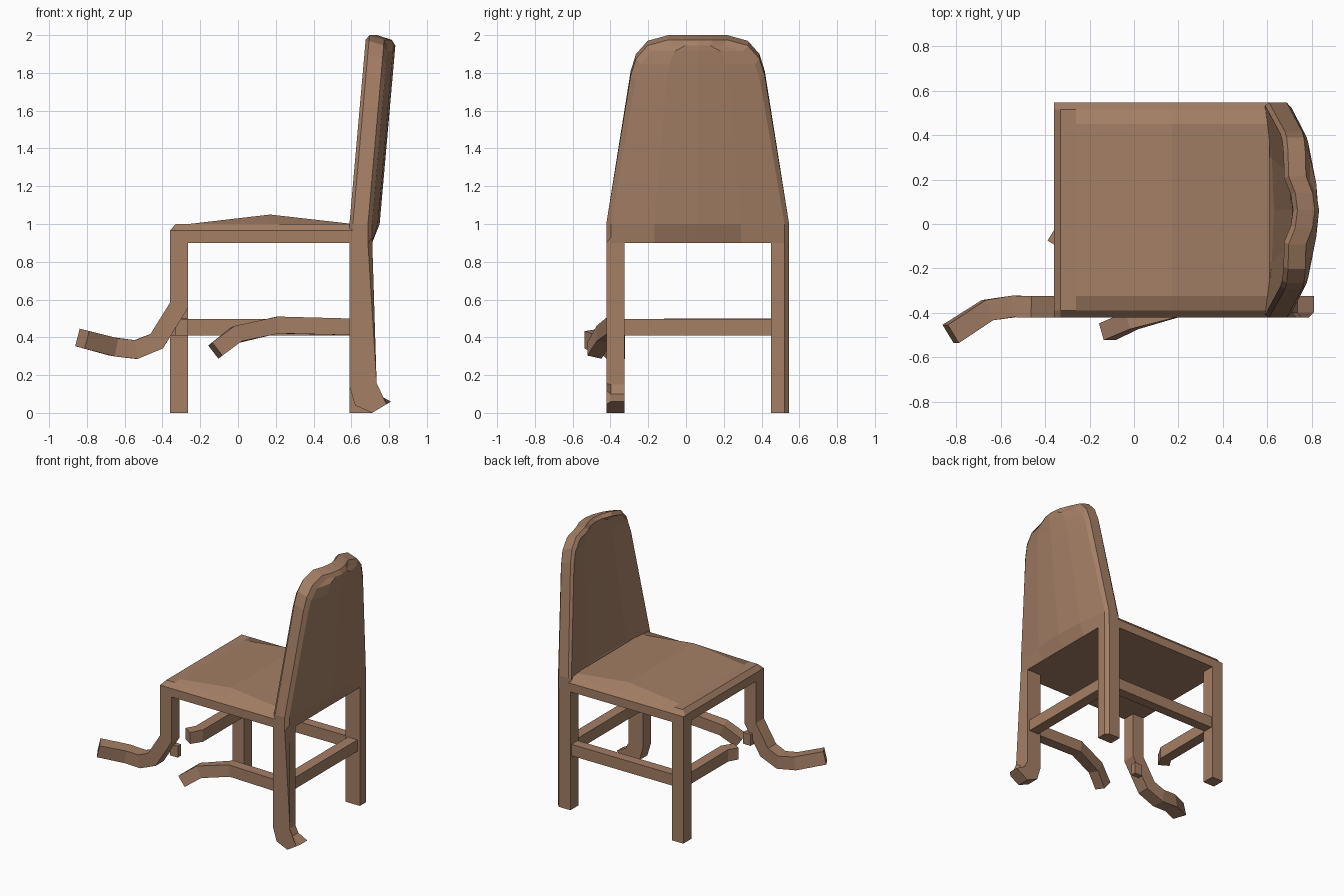
import bpy, bmesh
from mathutils import Vector as V

if "Cube" in bpy.data.objects:
    bpy.data.objects.remove(bpy.data.objects["Cube"])

wood = bpy.data.materials.new("wood")
wood.diffuse_color = (0.37, 0.21, 0.13, 1)
wood.use_nodes = True
wood.node_tree.nodes["Principled BSDF"].inputs["Base Color"].default_value = wood.diffuse_color


def finish(name, bm):
    bmesh.ops.remove_doubles(bm, verts=bm.verts, dist=1e-4)
    bmesh.ops.recalc_face_normals(bm, faces=bm.faces)
    me = bpy.data.meshes.new(name)
    bm.to_mesh(me)
    bm.free()
    me.materials.append(wood)
    ob = bpy.data.objects.new(name, me)
    bpy.context.collection.objects.link(ob)
    return ob


def box(name, lo, hi):
    bm = bmesh.new()
    bmesh.ops.create_cube(bm, size=1)
    for v in bm.verts:
        v.co = [l + (c + 0.5) * (h - l) for l, h, c in zip(lo, hi, v.co)]
    return finish(name, bm)


def bent_bar(name, path, side, width, depth):
    """Square bar swept along a path; side is the cross direction kept level."""
    pts = [V(p) for p in path]
    bm = bmesh.new()
    rings = []
    for i, p in enumerate(pts):
        a = (p - pts[i - 1]).normalized() if i else None
        b = (pts[i + 1] - p).normalized() if i < len(pts) - 1 else None
        a, b = a or b, b or a
        t = (a + b).normalized()
        w = (V(side) - V(side).dot(t) * t).normalized()
        n = t.cross(w) / t.dot(a)
        rings.append([bm.verts.new(p + w * sw * width / 2 + n * sn * depth / 2)
                      for sw, sn in ((-1, -1), (1, -1), (1, 1), (-1, 1))])
    for r, s in zip(rings, rings[1:]):
        for j in range(4):
            k = (j + 1) % 4
            bm.faces.new((r[j], r[k], s[k], s[j]))
    bm.faces.new(rings[0])
    bm.faces.new(rings[-1])
    return finish(name, bm)


def back_leg(name, profile, y_in, y_out):
    """Side profile extruded across y, with the outer rear edge chamfered."""
    bm = bmesh.new()
    inner = [bm.verts.new((x, y_in, z)) for x, z in profile]
    outer = [bm.verts.new((x, y_out, z)) for x, z in profile]
    bm.faces.new(inner)
    bm.faces.new(outer)
    for i in range(len(profile)):
        j = (i + 1) % len(profile)
        bm.faces.new((inner[i], inner[j], outer[j], outer[i]))
    edges = [e for e in bm.edges
             if all(abs(v.co.y - y_out) < 1e-5 and v.co.x > 0.705 for v in e.verts)
             and abs(e.verts[0].co.z - e.verts[1].co.z) > 0.01
             and max(v.co.z for v in e.verts) > 0.09]
    bmesh.ops.bevel(bm, geom=edges, offset=0.024, segments=1, affect='EDGES')
    return finish(name, bm)


# seat: slab with chamfered rim and a low raised cushion
xs = [-0.36, -0.33, -0.26, 0.17, 0.61]
ys = [-0.422, -0.39, -0.325, 0.45, 0.515, 0.546]
bm = bmesh.new()
nx, ny = len(xs), len(ys)


def seat_z(i, j):
    if i == 0 or j in (0, ny - 1):
        return 0.965
    return 1.05 if i == 3 and j in (2, 3) else 1.0


top = [[bm.verts.new((x, y, seat_z(i, j))) for j, y in enumerate(ys)] for i, x in enumerate(xs)]
low = [[bm.verts.new((x, y, 0.9)) for y in ys] for x in xs]
for i in range(nx - 1):
    for j in range(ny - 1):
        for g in (top, low):
            bm.faces.new((g[i][j], g[i + 1][j], g[i + 1][j + 1], g[i][j + 1]))
rim = [(i, 0) for i in range(nx)] + [(nx - 1, j) for j in range(1, ny)]
rim += [(i, ny - 1) for i in range(nx - 2, -1, -1)] + [(0, j) for j in range(ny - 2, 0, -1)]
for (a, b), (c, d) in zip(rim, rim[1:] + rim[:1]):
    bm.faces.new((top[a][b], top[c][d], low[c][d], low[a][b]))
finish("seat", bm)

# backrest: leaning slab, bowed backwards, narrowing to a rounded top
rows = [(0.9, 0.484), (1.0, 0.484), (1.81, 0.355), (1.9, 0.327), (1.97, 0.265), (2.0, 0.155)]
cols = [-1, -0.5, 0, 0.5, 1]
layers = [(0.0, 0.012, 0.025), (0.018, 0, 0), (0.098, 0, 0.025), (0.12, 0.024, 0.055)]
bm = bmesh.new()
grids = []
for dx, inset, drop in layers:
    g = []
    for z, h in rows:
        zz = z - drop if z > 1.8 else z
        bow = 0.04 if z > 0.95 else 0
        lean = 0.088 * max(0, zz - 1)
        g.append([bm.verts.new((0.59 + dx + lean + bow * (1 - t * t), 0.062 + t * (h - inset), zz))
                  for t in cols])
    grids.append(g)
nr, nc = len(rows), len(cols)
for g in (grids[0], grids[-1]):
    for r in range(nr - 1):
        for c in range(nc - 1):
            bm.faces.new((g[r][c], g[r][c + 1], g[r + 1][c + 1], g[r + 1][c]))
loop = [(r, 0) for r in range(nr)] + [(nr - 1, c) for c in range(1, nc)]
loop += [(r, nc - 1) for r in range(nr - 2, -1, -1)] + [(0, c) for c in range(nc - 2, 0, -1)]
for g, h in zip(grids, grids[1:]):
    for (a, b), (c, d) in zip(loop, loop[1:] + loop[:1]):
        bm.faces.new((g[a][b], g[c][d], h[c][d], h[a][b]))
finish("backrest", bm)

# rear legs: one straight, one with a curled foot
back_leg("straight_back_leg", [(0.59, 0.93), (0.59, 0), (0.71, 0), (0.71, 0.93)], 0.45, 0.546)
back_leg("curled_back_leg",
         [(0.59, 0.93), (0.59, 0.14), (0.62, 0.04), (0.71, 0), (0.81, 0.06),
          (0.735, 0.1), (0.71, 0.15), (0.71, 0.93)], -0.325, -0.422)

# front legs: one straight, one twisted up and outwards
box("straight_front_leg", (-0.36, 0.45, 0), (-0.264, 0.546, 0.93))
bent_bar("bent_front_leg",
         [(-0.312, -0.373, 0.93), (-0.312, -0.373, 0.57), (-0.43, -0.373, 0.38),
          (-0.54, -0.371, 0.335), (-0.66, -0.388, 0.35), (-0.825, -0.495, 0.393)],
         (0, 1, 0), 0.097, 0.096)

# intact stretchers
box("side_stretcher", (-0.28, 0.46, 0.41), (0.61, 0.535, 0.497))
box("back_stretcher", (0.61, -0.34, 0.41), (0.69, 0.46, 0.497))

# broken stretchers and the stub left by the bent leg
bent_bar("broken_side_stretcher",
         [(0.62, -0.373, 0.455), (0.21, -0.375, 0.465), (-0.01, -0.435, 0.415), (-0.12, -0.485, 0.33)],
         (0, 1, 0), 0.08, 0.088)
bent_bar("broken_front_stretcher",
         [(-0.31, 0.47, 0.455), (-0.31, -0.02, 0.455), (-0.355, -0.095, 0.455)],
         (1, 0, 0), 0.08, 0.088)
box("stretcher_stub", (-0.33, -0.345, 0.41), (-0.265, -0.305, 0.497))
